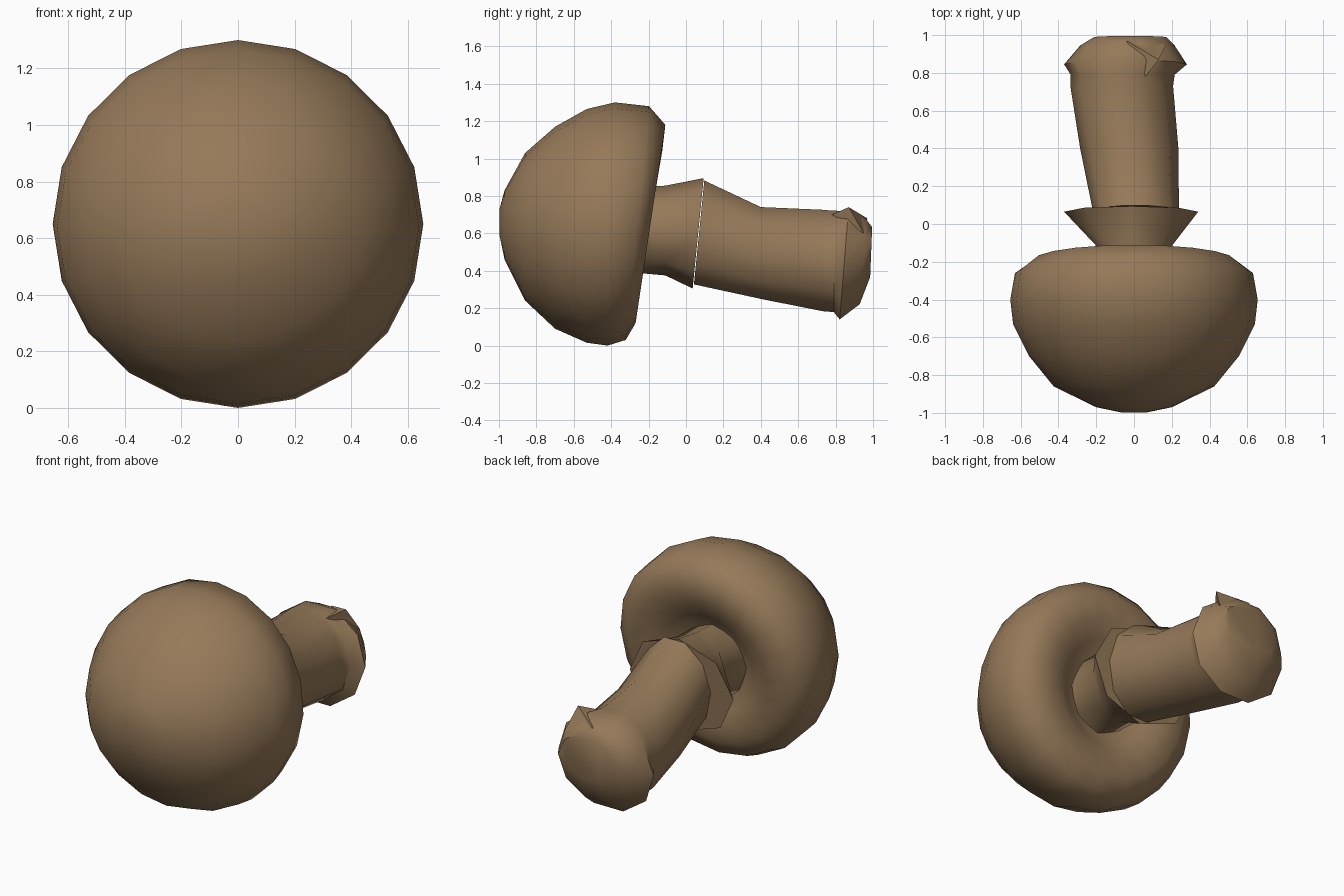
import bpy, bmesh, math

if "Cube" in bpy.data.objects:
    bpy.data.objects.remove(bpy.data.objects["Cube"], do_unlink=True)

brown = bpy.data.materials.new("mushroom_brown")
brown.use_nodes = True
colour = (0.305, 0.193, 0.1, 1)
brown.diffuse_color = colour
brown.node_tree.nodes["Principled BSDF"].inputs["Base Color"].default_value = colour


def finish(name, bm, angle):
    bmesh.ops.recalc_face_normals(bm, faces=bm.faces)
    mesh = bpy.data.meshes.new(name)
    bm.to_mesh(mesh)
    bm.free()
    mesh.materials.append(brown)
    ob = bpy.data.objects.new(name, mesh)
    bpy.context.collection.objects.link(ob)
    bpy.ops.object.select_all(action="DESELECT")
    ob.select_set(True)
    bpy.context.view_layer.objects.active = ob
    bpy.ops.object.shade_smooth_by_angle(angle=math.radians(angle))


def loft(name, rings, sides, angle):
    """Skin ellipses along y; each ring is y, centre x, centre z, radius x, radius z, lean."""
    bm = bmesh.new()
    loops = []
    for y, cx, cz, rx, rz, lean in rings:
        loop = []
        for i in range(sides):
            a = math.tau * i / sides
            dz = rz * math.sin(a)
            loop.append(bm.verts.new((cx + rx * math.cos(a), y + lean * dz, cz + dz)))
        loops.append(loop)
    for a, b in zip(loops, loops[1:]):
        for i in range(sides):
            j = (i + 1) % sides
            bm.faces.new((a[i], a[j], b[j], b[i]))
    bm.faces.new(loops[0])
    bm.faces.new(loops[-1])
    finish(name, bm, angle)


def flap(name, tip, base):
    """Pointed torn flap rising from three points on the stem."""
    bm = bmesh.new()
    bmesh.ops.convex_hull(bm, input=[bm.verts.new(p) for p in [tip] + base])
    finish(name, bm, 20)


# Domed cap with a rolled rim and hollow underside
loft("cap", [
    (-0.997, 0, 0.66, 0.07, 0.07, 0),
    (-0.97, 0, 0.645, 0.2, 0.185, 0),
    (-0.86, 0, 0.635, 0.425, 0.395, 0),
    (-0.7, 0, 0.63, 0.555, 0.54, 0),
    (-0.53, 0, 0.64, 0.64, 0.625, 0),
    (-0.4, 0, 0.65, 0.655, 0.65, 0.03),
    (-0.26, 0, 0.655, 0.63, 0.625, 0.1),
    (-0.19, 0, 0.65, 0.53, 0.53, 0.15),
    (-0.195, 0, 0.64, 0.4, 0.4, 0.17),
    (-0.235, 0, 0.62, 0.3, 0.31, 0.17),
    (-0.31, 0, 0.62, 0.18, 0.19, 0.1),
], 20, 60)

# Short neck flaring into a wide ring where it meets the stem
loft("stem_neck", [
    (-0.38, 0, 0.62, 0.21, 0.22, 0),
    (-0.11, 0, 0.615, 0.205, 0.24, 0),
    (0.065, -0.015, 0.6, 0.355, 0.295, 0.1),
], 8, 45)

# Drooping stem, its blunt end wrapped by a slight flare
loft("stem", [
    (0.07, 0.01, 0.605, 0.228, 0.292, 0.1),
    (0.4, -0.025, 0.495, 0.26, 0.258, 0),
    (0.73, -0.065, 0.455, 0.272, 0.285, 0),
    (0.79, -0.06, 0.45, 0.275, 0.285, 0),
    (0.845, -0.045, 0.43, 0.325, 0.305, 0.08),
    (0.945, -0.035, 0.45, 0.25, 0.24, 0.07),
    (0.99, -0.02, 0.5, 0.19, 0.14, 0.04),
], 10, 40)

# Ragged point on top of the stem end
flap("end_flap_top", (0.13, 0.87, 0.74),
     [(0.17, 0.95, 0.6), (-0.04, 0.97, 0.68), (0.06, 0.78, 0.7)])
